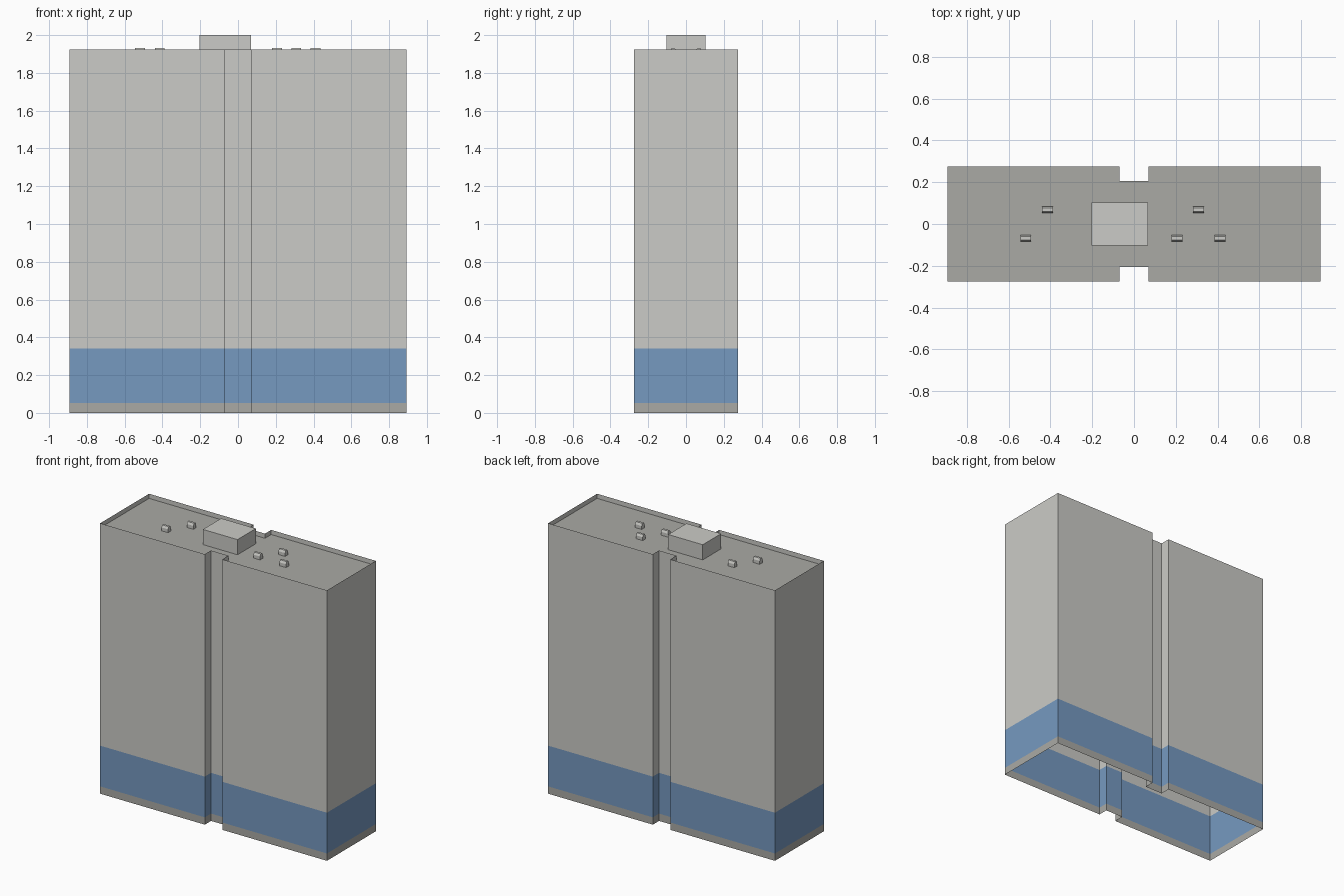
import bpy, bmesh

if "Cube" in bpy.data.objects:
    bpy.data.objects.remove(bpy.data.objects["Cube"])

HX, HY = 0.893, 0.275      # half footprint
NX, NY = 0.069, 0.205      # notch half width, notch depth line
ROOF_Z, TOP_Z = 1.892, 1.925


def material(name, rgb):
    m = bpy.data.materials.new(name)
    m.diffuse_color = (*rgb, 1)
    m.use_nodes = True
    m.node_tree.nodes["Principled BSDF"].inputs["Base Color"].default_value = m.diffuse_color
    return m


stone = material("stone", (0.60, 0.60, 0.57))
dark = material("dark_grey", (0.40, 0.40, 0.375))
blue = material("blue", (0.18, 0.32, 0.53))

# Footprint with a notch in the middle of each long side, counter-clockwise
half = [(-HX, -HY), (-NX, -HY), (-NX, -NY), (NX, -NY), (NX, -HY), (HX, -HY)]
footprint = half + [(-x, -y) for x, y in half]


def finish(name, bm, mat):
    mesh = bpy.data.meshes.new(name)
    bm.to_mesh(mesh)
    bm.free()
    obj = bpy.data.objects.new(name, mesh)
    mesh.materials.append(mat)
    bpy.context.collection.objects.link(obj)
    return obj


def wall_band(name, z0, z1, mat):
    """Open thin wall following the footprint."""
    bm = bmesh.new()
    low = [bm.verts.new((x, y, z0)) for x, y in footprint]
    high = [bm.verts.new((x, y, z1)) for x, y in footprint]
    n = len(low)
    for i in range(n):
        j = (i + 1) % n
        bm.faces.new((low[i], low[j], high[j], high[i]))
    return finish(name, bm, mat)


def prism_x(name, profile, length, loc, mat):
    """Extrude a (y, z) profile along x, centred on loc."""
    bm = bmesh.new()
    cx, cy, cz = loc
    face = bm.faces.new([bm.verts.new((cx - length / 2, cy + y, cz + z)) for y, z in profile])
    ext = bmesh.ops.extrude_face_region(bm, geom=[face], use_keep_orig=True)
    bmesh.ops.translate(bm, vec=(length, 0, 0),
                        verts=[g for g in ext["geom"] if isinstance(g, bmesh.types.BMVert)])
    bmesh.ops.recalc_face_normals(bm, faces=bm.faces)
    return finish(name, bm, mat)


# Walls: plinth, blue ground floors, tower
wall_band("plinth", 0.0, 0.052, dark)
wall_band("blue_lower_wall", 0.052, 0.342, blue)
wall_band("tower_wall", 0.342, TOP_Z, stone)

# Roof sunk behind the parapet
bm = bmesh.new()
bm.faces.new([bm.verts.new((x, y, ROOF_Z)) for x, y in footprint])
finish("roof", bm, dark)

# Lift house on the roof
h = 2.0 - ROOF_Z
prism_x("lift_house", [(-0.103, 0), (0.103, 0), (0.103, h), (-0.103, h)],
        0.272, (-0.068, 0, ROOF_Z), stone)

# Roof vents with chamfered tops
vent = [(-0.016, 0), (0.016, 0), (0.016, 0.024), (0.008, 0.039), (-0.008, 0.039), (-0.016, 0.024)]
for i, (x, y) in enumerate([(-0.518, -0.068), (-0.414, 0.068), (0.206, -0.068),
                            (0.308, 0.068), (0.411, -0.068)]):
    prism_x(f"roof_vent_{i + 1}", vent, 0.052, (x, y, ROOF_Z), stone)
